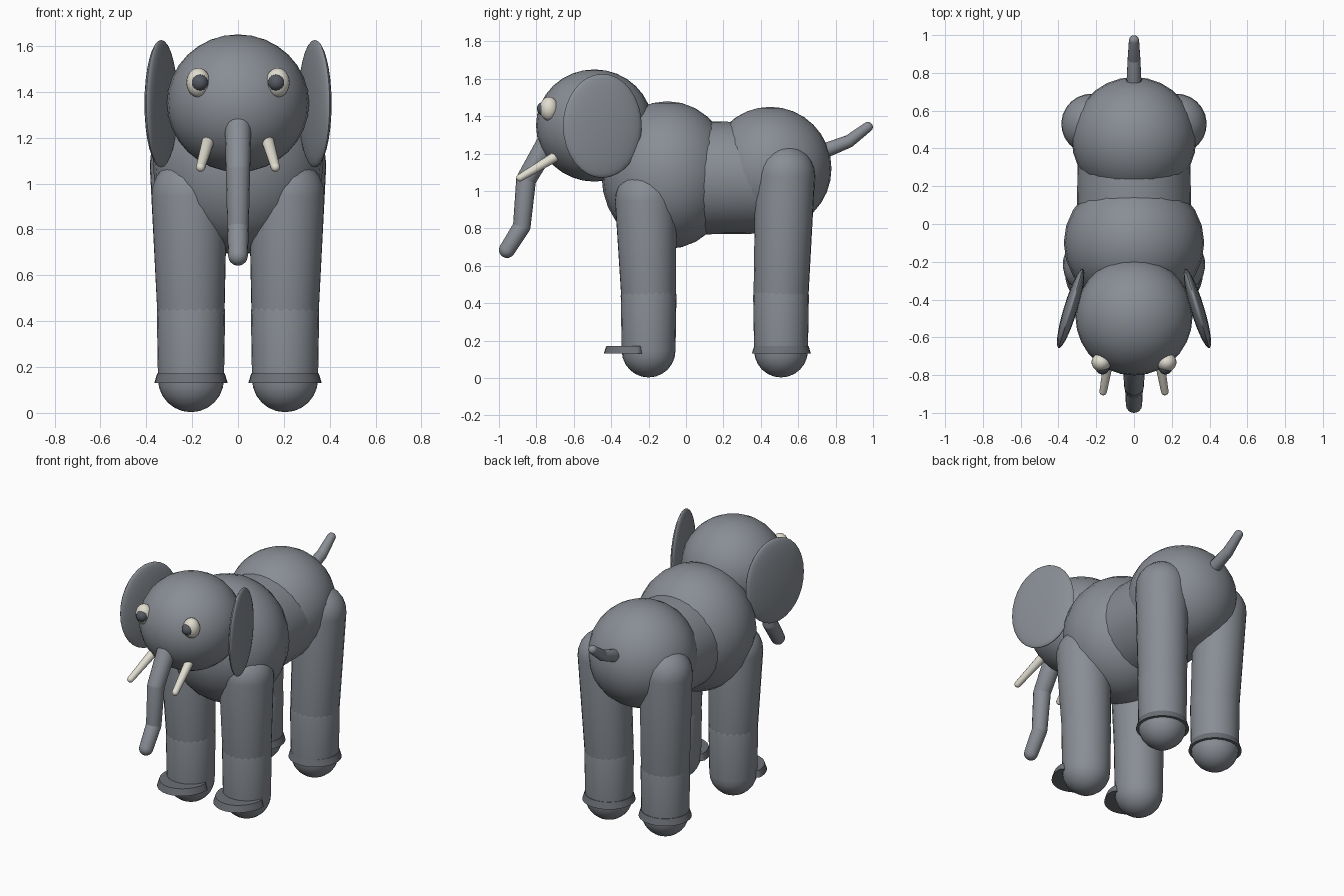
import bpy, bmesh
from math import sin, cos, pi, radians
from mathutils import Vector, Matrix

cube = bpy.data.objects.get("Cube")
if cube:
    bpy.data.objects.remove(cube)


def material(name, rgb):
    m = bpy.data.materials.new(name)
    m.use_nodes = True
    m.diffuse_color = (*rgb, 1)
    bsdf = m.node_tree.nodes["Principled BSDF"]
    bsdf.inputs["Base Color"].default_value = (*rgb, 1)
    bsdf.inputs["Roughness"].default_value = 0.8
    return m


GREY = material("grey hide", (0.25, 0.27, 0.30))
DARK = material("dark toenail", (0.15, 0.16, 0.18))
IVORY = material("ivory", (0.75, 0.72, 0.63))
PUPIL = material("dark pupil", (0.09, 0.10, 0.12))


def finish(bm, name, mat):
    bmesh.ops.recalc_face_normals(bm, faces=bm.faces)
    me = bpy.data.meshes.new(name)
    bm.to_mesh(me)
    bm.free()
    me.materials.append(mat)
    me.shade_smooth()
    me.set_sharp_from_angle(angle=radians(35))
    ob = bpy.data.objects.new(name, me)
    bpy.context.collection.objects.link(ob)
    return ob


def ellipsoid(name, centre, radii, mat=GREY, turn=0.0, seg=28):
    bm = bmesh.new()
    bmesh.ops.create_uvsphere(bm, u_segments=seg, v_segments=seg // 2 + 2, radius=1)
    bm.transform(Matrix.Translation(centre) @ Matrix.Rotation(turn, 4, "Z")
                 @ Matrix.Diagonal((*radii, 1)))
    return finish(bm, name, mat)


def capsule(name, a, b, ra, rb, mat=GREY, seg=24, steps=6):
    """Tapered round-ended limb from a to b."""
    a, b = Vector(a), Vector(b)
    length = (b - a).length
    arc = [i / steps * pi / 2 for i in range(steps + 1)]
    profile = [(ra * sin(t), -ra * cos(t)) for t in arc]
    profile += [(rb * cos(t), length + rb * sin(t)) for t in arc]
    bm = bmesh.new()
    verts = [bm.verts.new((r, 0, z)) for r, z in profile]
    edges = [bm.edges.new(pair) for pair in zip(verts, verts[1:])]
    bmesh.ops.spin(bm, geom=verts + edges, cent=(0, 0, 0), axis=(0, 0, 1),
                   angle=2 * pi, steps=seg)
    bmesh.ops.remove_doubles(bm, verts=bm.verts, dist=1e-5)
    turn = (b - a).to_track_quat("Z", "Y").to_matrix().to_4x4()
    bm.transform(Matrix.Translation(a) @ turn)
    return finish(bm, name, mat)


def chain(name, points, radii, seg=16):
    """Jointed limb made of overlapping capsules."""
    for i in range(len(points) - 1):
        capsule(f"{name}_{i + 1}", points[i], points[i + 1], radii[i], radii[i + 1], seg=seg)


def nail_band(name, centre, rx, front, back):
    """Flared band whose front and back depths may differ."""
    bm = bmesh.new()
    bmesh.ops.create_cone(bm, cap_ends=True, segments=32, radius1=1, radius2=0.92, depth=0.042)
    for v in bm.verts:
        v.co.x *= rx
        v.co.y *= front if v.co.y < 0 else back
    bm.transform(Matrix.Translation(centre))
    return finish(bm, name, DARK)


# Body masses
ellipsoid("head", (0, -0.49, 1.35), (0.31, 0.312, 0.30))
ellipsoid("chest", (0, -0.10, 1.085), (0.372, 0.352, 0.395), seg=24)
ellipsoid("rump", (0, 0.45, 1.12), (0.33, 0.328, 0.33))
capsule("belly", (0, 0, 1.07), (0, 0.4, 1.07), 0.303, 0.298, seg=32)

# Trunk and tail
chain("trunk", [(0, -0.745, 1.25), (0, -0.855, 1.06), (0, -0.878, 0.81), (0, -0.957, 0.685)],
      [0.058, 0.053, 0.047, 0.043])
chain("tail", [(0, 0.74, 1.215), (0, 0.87, 1.265), (0, 0.972, 1.342)], [0.04, 0.034, 0.027])

for side, s in (("left", 1), ("right", -1)):
    # Legs: straight shin, thigh widening upwards
    for end, y, top in (("front", -0.20, (s * 0.212, -0.215, 0.95)),
                        ("back", 0.508, (s * 0.225, 0.53, 1.085))):
        knee = (s * 0.205, y, 0.44)
        r = 0.165 if end == "front" else 0.16
        capsule(f"{side}_{end}_shin", (s * 0.205, y, 0.147), knee, 0.144, 0.149)
        capsule(f"{side}_{end}_thigh", knee, top, 0.147, r)
    # Toenail plate at the front, full ankle band at the back
    nail_band(f"{side}_front_toenail", (s * 0.205, -0.26, 0.151), 0.16, 0.18, 0.05)
    nail_band(f"{side}_back_toenail", (s * 0.205, 0.51, 0.151), 0.16, 0.158, 0.158)

    # Face
    ellipsoid(f"{side}_ear", (s * 0.335, -0.447, 1.348), (0.036, 0.22, 0.278),
              turn=s * radians(17))
    ellipsoid(f"{side}_eye", (s * 0.173, -0.732, 1.44), (0.052, 0.05, 0.064), IVORY, seg=20)
    ellipsoid(f"{side}_pupil", (s * 0.167, -0.76, 1.44), (0.037, 0.037, 0.037), PUPIL, seg=16)
    capsule(f"{side}_tusk", (s * 0.127, -0.68, 1.195), (s * 0.163, -0.887, 1.071),
            0.028, 0.02, IVORY, seg=14)
